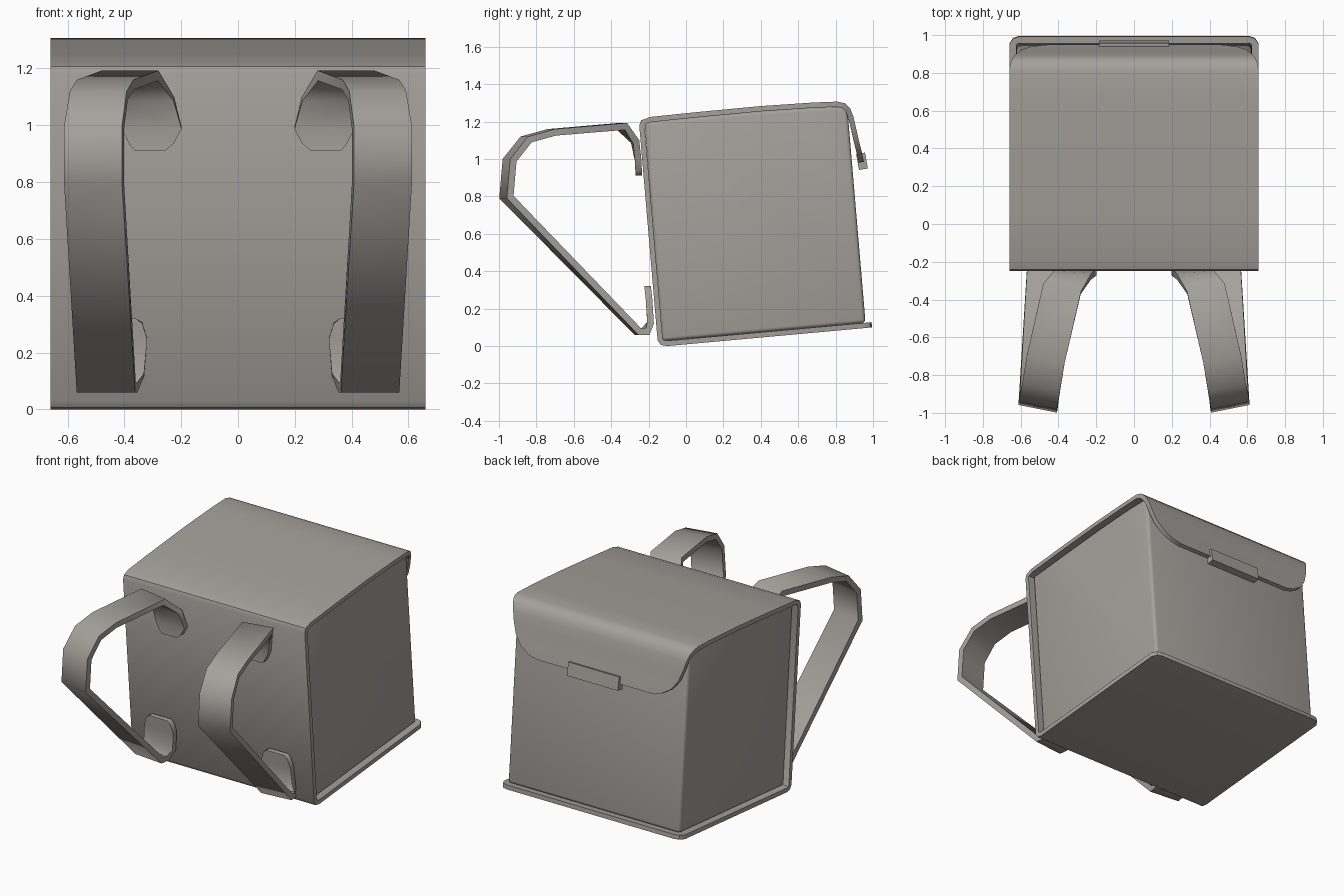
import bpy, bmesh
from math import radians

if "Cube" in bpy.data.objects:
    bpy.data.objects.remove(bpy.data.objects["Cube"])

# Warm grey cloth
cloth = bpy.data.materials.new("grey_cloth")
cloth.diffuse_color = (0.375, 0.355, 0.33, 1)
cloth.use_nodes = True
cloth.node_tree.nodes["Principled BSDF"].inputs["Base Color"].default_value = cloth.diffuse_color


def finish(obj, angle=35):
    bpy.ops.object.select_all(action='DESELECT')
    obj.select_set(True)
    bpy.context.view_layer.objects.active = obj
    for m in list(obj.modifiers):
        bpy.ops.object.modifier_apply(modifier=m.name)
    bpy.ops.object.shade_smooth_by_angle(angle=radians(angle))
    obj.data.materials.append(cloth)


def new_object(name, bm):
    me = bpy.data.meshes.new(name)
    bm.to_mesh(me)
    bm.free()
    obj = bpy.data.objects.new(name, me)
    bpy.context.collection.objects.link(obj)
    return obj


def ribbon(name, rows, thickness, mirror=False, angle=35):
    """Strip through rows (x, y, z, half width, skew), thickened inwards."""
    bm = bmesh.new()
    pairs = [(bm.verts.new((x - w, y - w * s, z)), bm.verts.new((x + w, y + w * s, z)))
             for x, y, z, w, s in rows]
    for (l0, r0), (l1, r1) in zip(pairs, pairs[1:]):
        bm.faces.new((r0, r1, l1, l0))
    obj = new_object(name, bm)
    sol = obj.modifiers.new("thickness", 'SOLIDIFY')
    sol.thickness = thickness
    sol.offset = -1
    sol.use_even_offset = True
    if mirror:
        obj.modifiers.new("mirror", 'MIRROR').use_mirror_merge = False
    finish(obj, angle)
    return obj


# Wrapping shell: base lip, front panel, lid and closing flap (y, z, half width)
W = 0.66
shell = [(0.995, 0.10, 0.61), (0.985, 0.099, 0.64), (0.955, 0.096, W),
         (-0.10, 0.0, W), (-0.135, 0.006, W), (-0.152, 0.03, W),
         (-0.25, 1.18, W), (-0.24, 1.207, W), (-0.19, 1.225, W),
         (0.05, 1.25, W), (0.4, 1.283, W), (0.68, 1.302, W), (0.81, 1.307, W),
         (0.85, 1.298, 0.655), (0.878, 1.27, 0.643), (0.894, 1.23, 0.63),
         (0.908, 1.17, 0.615), (0.924, 1.10, 0.59), (0.939, 1.04, 0.545),
         (0.948, 1.0, 0.48), (0.951, 0.985, 0.42)]
ribbon("shell_and_flap", [(0, y, z, w, 0) for y, z, w in shell], 0.028)

# Main bag body inside the shell, its top following the lid
bm = bmesh.new()
profile = [(-0.127, 0.026), (0.96, 0.124), (0.862, 1.278), (0.68, 1.275),
           (0.4, 1.256), (0.05, 1.223), (-0.222, 1.196)]
face = bm.faces.new([bm.verts.new((-0.625, y, z)) for y, z in profile])
ext = bmesh.ops.extrude_face_region(bm, geom=[face])
bmesh.ops.translate(bm, vec=(1.25, 0, 0),
                    verts=[v for v in ext['geom'] if isinstance(v, bmesh.types.BMVert)])
bmesh.ops.recalc_face_normals(bm, faces=bm.faces)
body = new_object("bag_body", bm)
bev = body.modifiers.new("soft_edges", 'BEVEL')
bev.width = 0.02
bev.segments = 3
finish(body)

# Clasp on the flap edge
bpy.ops.mesh.primitive_cube_add(size=1, location=(0, 0.941, 0.988), rotation=(radians(10), 0, 0))
clasp = bpy.context.object
clasp.name = "flap_clasp"
clasp.scale = (0.37, 0.048, 0.086)
bpy.ops.object.transform_apply(location=False, rotation=False, scale=True)
finish(clasp)

# Shoulder straps from lower tab, round the loop, to upper tab
strap = [(0.425, -0.186, 0.32, 0.065, 0), (0.425, -0.186, 0.305, 0.088, 0),
         (0.425, -0.18, 0.25, 0.105, 0), (0.435, -0.172, 0.12, 0.105, 0),
         (0.457, -0.205, 0.06, 0.103, 0.1), (0.465, -0.265, 0.06, 0.103, 0.1),
         (0.51, -0.978, 0.79, 0.102, 0.2), (0.51, -0.96, 1.0, 0.102, 0.2),
         (0.492, -0.865, 1.12, 0.1, 0.2), (0.468, -0.72, 1.16, 0.1, 0.2),
         (0.38, -0.335, 1.193, 0.1, 0.2), (0.325, -0.255, 1.10, 0.1, 0.05),
         (0.303, -0.238, 0.99, 0.105, 0), (0.305, -0.236, 0.935, 0.078, 0),
         (0.31, -0.236, 0.912, 0.055, 0)]
ribbon("shoulder_straps", strap, 0.035, mirror=True, angle=52)
